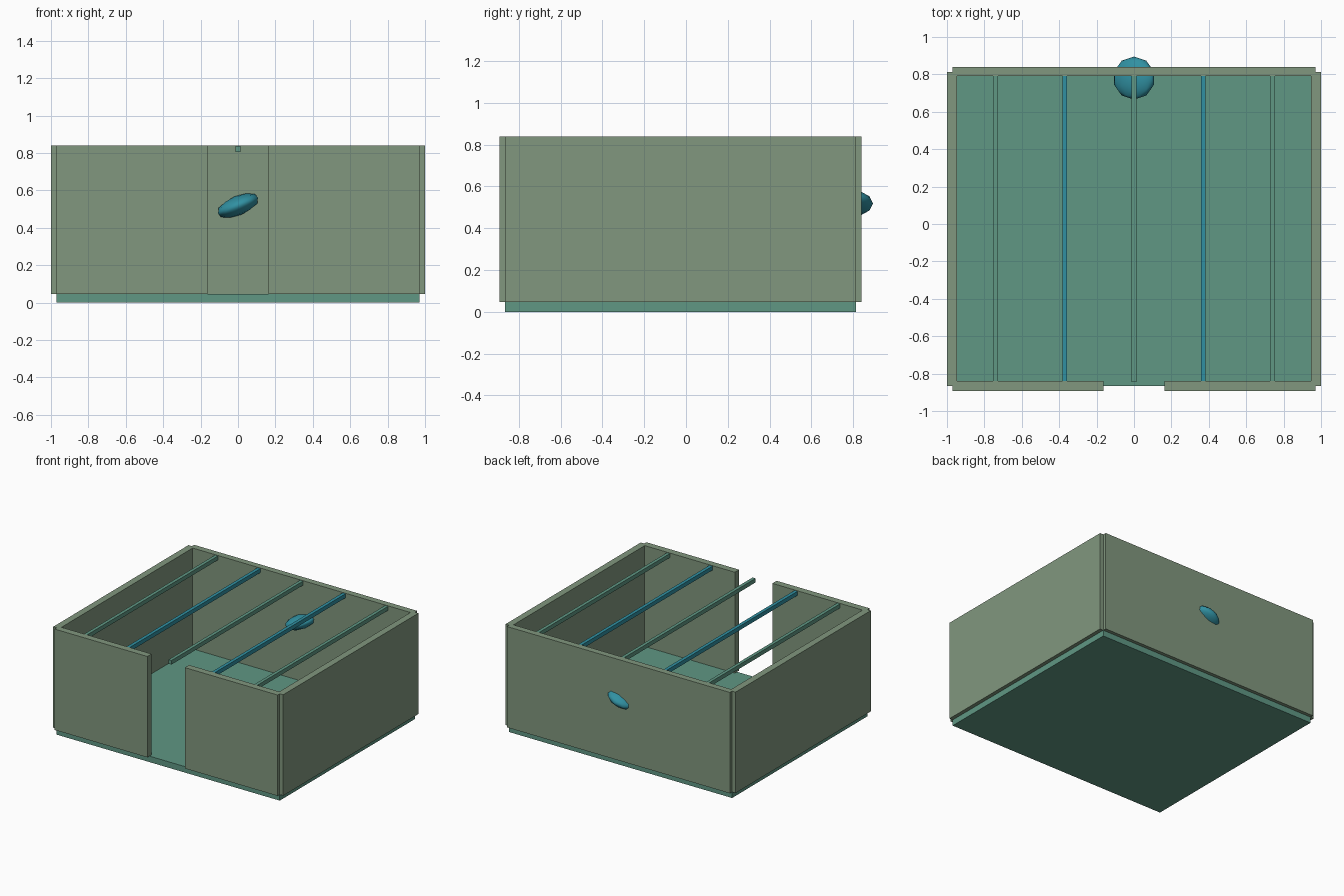
import bpy
from math import radians

if "Cube" in bpy.data.objects:
    bpy.data.objects.remove(bpy.data.objects["Cube"])


def material(name, rgb):
    m = bpy.data.materials.new(name)
    m.diffuse_color = (*rgb, 1)
    m.use_nodes = True
    m.node_tree.nodes["Principled BSDF"].inputs["Base Color"].default_value = m.diffuse_color
    return m


SAGE = material("sage", (0.22, 0.31, 0.21))
GREEN = material("sea_green", (0.115, 0.31, 0.23))
TEAL = material("teal", (0.03, 0.28, 0.36))


def box(name, x, y, z, mat):
    """Box from (min, max) ranges on each axis."""
    bpy.ops.mesh.primitive_cube_add(size=1, location=[(a + b) / 2 for a, b in (x, y, z)])
    o = bpy.context.object
    o.name = name
    o.scale = [b - a for a, b in (x, y, z)]
    bpy.ops.object.transform_apply(location=False, rotation=False, scale=True)
    o.data.materials.append(mat)
    return o


# Floor slab
box("floor", (-0.97, 0.97), (-0.867, 0.813), (0, 0.047), GREEN)

# Walls: back, two sides, and front panels either side of the doorway
WALL_Z = (0.047, 0.84)
box("back_wall", (-0.97, 0.97), (0.79, 0.84), WALL_Z, SAGE)
for side, s in (("left", -1), ("right", 1)):
    box(side + "_wall", sorted((s * 0.947, s * 1.0)), (-0.867, 0.813), WALL_Z, SAGE)
    box(side + "_front_wall", sorted((s * 0.163, s * 0.97)), (-0.893, -0.84), WALL_Z, SAGE)

# Ceiling beams, alternating colours
for i in range(-2, 3):
    x = i * 0.37
    box(f"ceiling_beam_{i + 3}", (x - 0.013, x + 0.013), (-0.845, 0.795),
        (0.805, 0.837), TEAL if i % 2 else GREEN)

# Tilted oval ornament set through the back wall
bpy.ops.mesh.primitive_ico_sphere_add(subdivisions=2, radius=1, location=(0, 0.78, 0.519),
                                      rotation=(0, radians(-22), 0))
orn = bpy.context.object
orn.name = "wall_ornament"
orn.scale = (0.12, 0.115, 0.052)
orn.data.materials.append(TEAL)
bpy.ops.object.shade_smooth()
